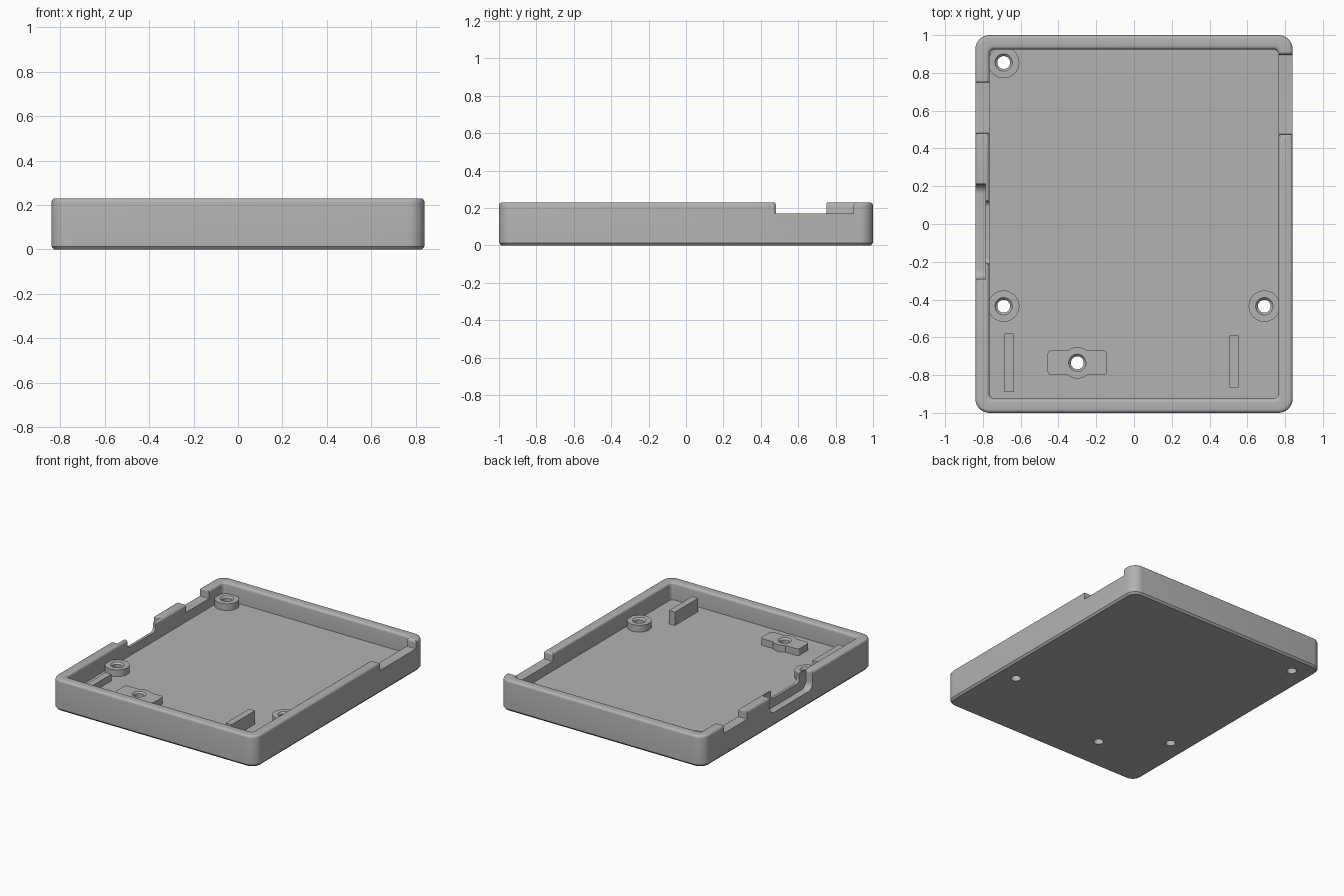
import bpy, bmesh
from math import sin, cos, pi, radians

if "Cube" in bpy.data.objects:
    bpy.data.objects.remove(bpy.data.objects["Cube"], do_unlink=True)

# Shared dimensions
HALF_X, HALF_Y, HEIGHT, FLOOR, WALL = 0.84, 1.0, 0.23, 0.1, 0.075

grey = bpy.data.materials.new("matte grey")
grey.use_nodes = True
grey.diffuse_color = (0.45, 0.45, 0.45, 1)
grey.node_tree.nodes["Principled BSDF"].inputs["Base Color"].default_value = grey.diffuse_color


def finish(name, bm):
    bmesh.ops.recalc_face_normals(bm, faces=bm.faces)
    mesh = bpy.data.meshes.new(name)
    bm.to_mesh(mesh)
    bm.free()
    mesh.materials.append(grey)
    obj = bpy.data.objects.new(name, mesh)
    bpy.context.collection.objects.link(obj)
    return obj


def loft(name, loops):
    """Skin a stack of equal-length loops and cap both ends."""
    bm = bmesh.new()
    rings = [[bm.verts.new(p) for p in loop] for loop in loops]
    for a, b in zip(rings, rings[1:]):
        for i in range(len(a)):
            j = (i + 1) % len(a)
            bm.faces.new((a[i], a[j], b[j], b[i]))
    bm.faces.new(rings[0])
    bm.faces.new(rings[-1])
    return finish(name, bm)


def arc(cx, cy, r, start, end, steps=8):
    return [(cx + r * cos(a), cy + r * sin(a))
            for a in (radians(start + (end - start) * i / steps) for i in range(steps + 1))]


def rounded_rect(hx, hy, r):
    pts = []
    for k, (sx, sy) in enumerate(((1, 1), (-1, 1), (-1, -1), (1, -1))):
        pts += arc(sx * (hx - r), sy * (hy - r), r, 90 * k, 90 * k + 90)
    return pts


def at_z(pts, z, x=0, y=0):
    return [(px + x, py + y, z) for px, py in pts]


def turned(name, x, y, profile):
    """Round part from (radius, z) pairs."""
    return loft(name, [at_z(arc(0, 0, r, 0, 360 - 360 / 40, 39), z, x, y) for r, z in profile])


def block(name, x0, x1, y0, y1, z0, z1, r=0.002):
    pts = rounded_rect((x1 - x0) / 2, (y1 - y0) / 2, r)
    return loft(name, [at_z(pts, z, (x0 + x1) / 2, (y0 + y1) / 2) for z in (z0, z1)])


def notch(name, x0, x1, y0, y1, z, r_low, r_top):
    """Wall cutter with rounded lower corners and a flared mouth."""
    top = HEIGHT - r_top
    pts = arc(y1 + r_top, top, r_top, 180, 90)
    pts += [(y1 + r_top, HEIGHT + 0.1), (y0 - r_top, HEIGHT + 0.1)]
    pts += arc(y0 - r_top, top, r_top, 90, 0)
    pts += arc(y0 + r_low, z + r_low, r_low, 180, 270)
    pts += arc(y1 - r_low, z + r_low, r_low, 270, 360)
    return loft(name, [[(x, py, pz) for py, pz in pts] for x in (x0, x1)])


def boolean(obj, other, operation):
    mod = obj.modifiers.new(operation.lower(), "BOOLEAN")
    mod.operation, mod.solver, mod.object = operation, "EXACT", other
    bpy.context.view_layer.objects.active = obj
    bpy.ops.object.modifier_apply(modifier=mod.name)
    bpy.data.objects.remove(other, do_unlink=True)


# Tray shell: (inset, z) section from the underside, over the rim, to the floor
f = 0.018
section = [(0.012, 0), (0, 0.014)]
section += [(f - f * cos(a), HEIGHT - f + f * sin(a)) for a in (0, pi / 8, pi / 4, 3 * pi / 8, pi / 2)]
section += [(WALL - f + f * sin(a), HEIGHT - f + f * cos(a)) for a in (0, pi / 8, pi / 4, 3 * pi / 8, pi / 2)]
section += [(WALL, FLOOR)]
tray = loft("tray", [at_z(rounded_rect(HALF_X - d, HALF_Y - d, max(0.075 - d, 0.03)), z)
                     for d, z in section])

# Wall openings
for args in (("right_notch", 0.74, 0.9, 0.475, 0.895, 0.17, 0.003, 0.02),
             ("left_notch", -0.9, -0.74, 0.48, 0.75, 0.17, 0.003, 0.01),
             ("port_recess", -0.9, -0.785, -0.29, 0.21, 0.1, 0.05, 0.012),
             ("port_opening", -0.8, -0.72, -0.21, 0.12, 0.165, 0.03, 0.01)):
    boolean(tray, notch(*args), "DIFFERENCE")

# Screw bosses and the winged mount
BOSS_TOP = 0.15
ring = [(0.083, FLOOR - 0.02), (0.083, BOSS_TOP)]
mounts = [("back_left_boss", -0.69, 0.855), ("front_left_boss", -0.69, -0.435),
          ("front_right_boss", 0.69, -0.435), ("winged_mount", -0.3, -0.735)]
parts = [tray]
for name, x, y in mounts:
    part = turned(name, x, y, ring)
    if name == "winged_mount":
        boolean(part, block("wings", x - 0.157, x + 0.157, y - 0.065, y + 0.065,
                            FLOOR - 0.015, BOSS_TOP, 0.02), "UNION")
    # Screw hole with a countersunk mouth, through mount and floor
    hole = [(0.034, -0.1), (0.034, BOSS_TOP - 0.012), (0.046, BOSS_TOP), (0.046, BOSS_TOP + 0.1)]
    boolean(part, turned("hole", x, y, hole), "DIFFERENCE")
    boolean(tray, turned("hole", x, y, [(0.034, -0.1), (0.034, 0.4)]), "DIFFERENCE")
    parts.append(part)

# Upright support ribs
parts.append(block("left_rib", -0.685, -0.637, -0.89, -0.58, FLOOR - 0.02, 0.15))
parts.append(block("right_rib", 0.505, 0.553, -0.865, -0.59, FLOOR - 0.02, 0.2))

# Smooth rounded areas, keep hard edges
bpy.ops.object.select_all(action="DESELECT")
for part in parts:
    part.select_set(True)
bpy.context.view_layer.objects.active = tray
bpy.ops.object.shade_smooth_by_angle(angle=radians(30))
